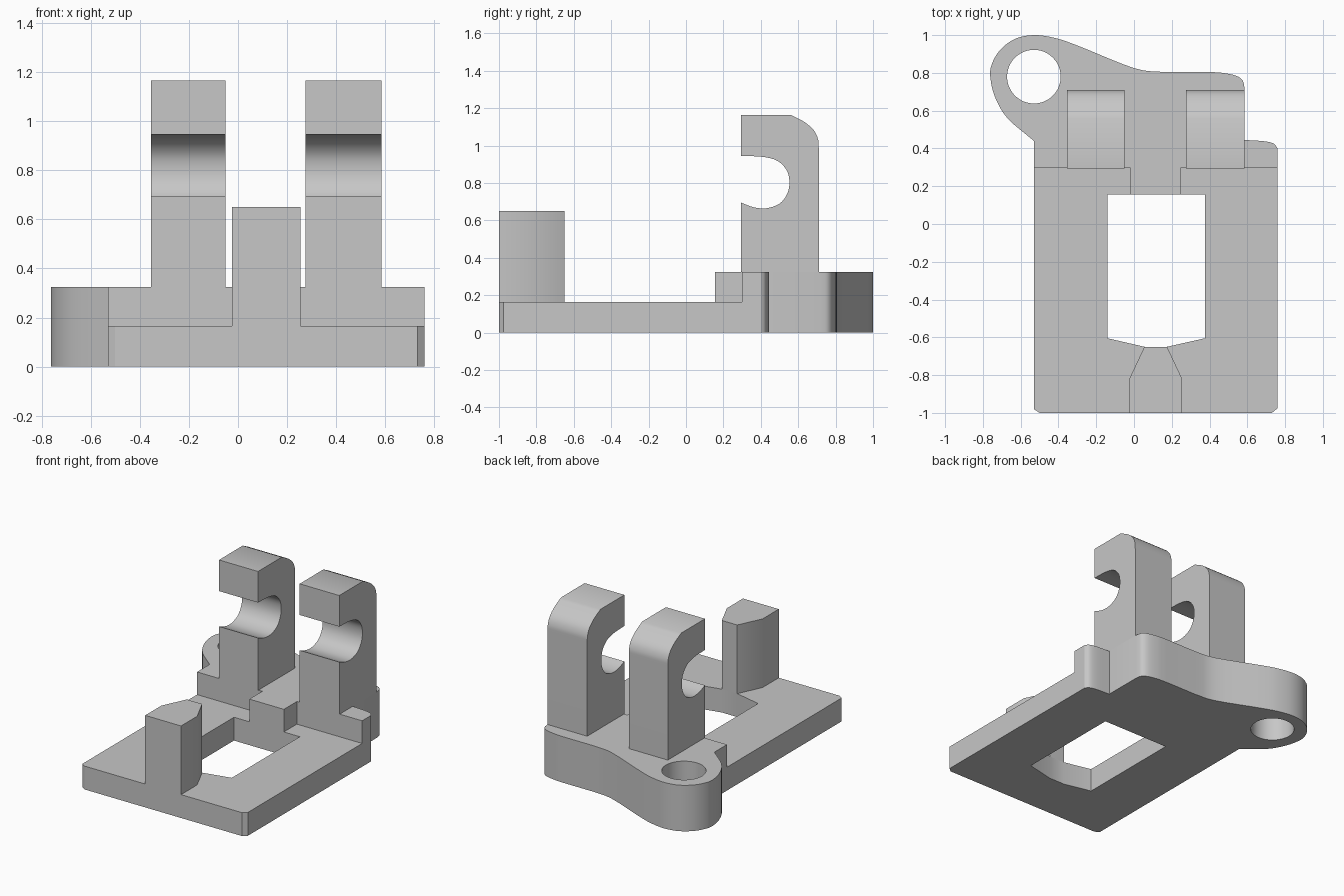
import bpy, bmesh
from math import cos, sin, pi, radians
from mathutils import Vector

cube = bpy.data.objects.get("Cube")
if cube:
    bpy.data.objects.remove(cube)

grey = bpy.data.materials.new("light grey")
grey.use_nodes = True
GREY = (0.57, 0.57, 0.57, 1)
grey.diffuse_color = GREY
grey.node_tree.nodes["Principled BSDF"].inputs["Base Color"].default_value = GREY


def extrude(name, loops, start, end, axis="z"):
    """Fill an outline (plus hole loops) and extrude it along z or x."""
    place = (lambda a, b: (a, b, start)) if axis == "z" else (lambda a, b: (start, a, b))
    travel = Vector((0, 0, end - start)) if axis == "z" else Vector((end - start, 0, 0))
    bm = bmesh.new()
    edges = []
    for loop in loops:
        vs = [bm.verts.new(place(a, b)) for a, b in loop]
        edges += [bm.edges.new((v, vs[i - 1])) for i, v in enumerate(vs)]
    bmesh.ops.triangle_fill(bm, use_beauty=True, edges=edges)
    ret = bmesh.ops.extrude_face_region(bm, geom=bm.faces[:], use_keep_orig=True)
    moved = [g for g in ret["geom"] if isinstance(g, bmesh.types.BMVert)]
    bmesh.ops.translate(bm, verts=moved, vec=travel)
    bmesh.ops.recalc_face_normals(bm, faces=bm.faces[:])
    mesh = bpy.data.meshes.new(name)
    bm.to_mesh(mesh)
    bm.free()
    mesh.materials.append(grey)
    ob = bpy.data.objects.new(name, mesh)
    bpy.context.collection.objects.link(ob)
    bpy.ops.object.select_all(action="DESELECT")
    ob.select_set(True)
    bpy.context.view_layer.objects.active = ob
    bpy.ops.object.shade_smooth_by_angle(angle=radians(30))
    return ob


def smooth_path(points, steps=4):
    """Catmull-Rom curve through an open run of points."""
    p = [Vector(q) for q in points]
    p = [2 * p[0] - p[1]] + p + [2 * p[-1] - p[-2]]
    out = []
    for a, b, c, d in zip(p, p[1:], p[2:], p[3:]):
        for k in range(steps):
            t = k / steps
            out.append(0.5 * (2 * b + (c - a) * t + (2 * a - 5 * b + 4 * c - d) * t * t
                              + (3 * b - a - 3 * c + d) * t ** 3))
    return out + [p[-2]]


BASE, DECK = 0.165, 0.325

# Thin front plate with a window
plate = [(-0.53, 0.3), (-0.53, -0.98), (-0.5, -1), (0.73, -1), (0.76, -0.975), (0.76, 0.3)]
window = [(-0.14, 0.155), (-0.14, -0.605), (0.055, -0.65), (0.175, -0.65),
          (0.375, -0.605), (0.375, 0.155)]
extrude("front_plate", [plate, window], 0, BASE)

# Thick rear plate with a round lug on its right
shoulder = smooth_path([(0.76, 0.4), (0.74, 0.425), (0.69, 0.438), (0.585, 0.445)])
back_edge = smooth_path([(0.585, 0.72), (0.575, 0.76), (0.54, 0.785), (0.47, 0.8), (0.4, 0.805)])
lug = smooth_path([(0.15, 0.805), (0, 0.825), (-0.3, 0.945), (-0.42, 0.985), (-0.53, 1),
                   (-0.63, 0.98), (-0.71, 0.92), (-0.755, 0.84), (-0.76, 0.77),
                   (-0.735, 0.67), (-0.67, 0.56), (-0.53, 0.44)])
hole = [(-0.53 + 0.142 * cos(i * pi / 24), 0.78 + 0.142 * sin(i * pi / 24)) for i in range(48)]
rear = [(-0.53, 0.3), (0.76, 0.3)] + shoulder + back_edge + lug
extrude("rear_plate", [rear, hole], 0, DECK)

# Raised tab behind the window
extrude("rear_tab", [[(-0.02, 0.155), (0.25, 0.155), (0.25, 0.3), (-0.02, 0.3)]], BASE, DECK)

# Tapered front post
post = [(-0.025, -1), (0.255, -1), (0.255, -0.82), (0.175, -0.65), (0.055, -0.65), (-0.025, -0.82)]
extrude("front_post", [post], BASE, 0.65)

# Pair of upright arms with open round sockets
socket = smooth_path([(0.295, 0.695), (0.36, 0.671), (0.43, 0.665), (0.5, 0.69), (0.54, 0.74),
                      (0.553, 0.8), (0.54, 0.865), (0.49, 0.918), (0.41, 0.94), (0.295, 0.945)])
crown = smooth_path([(0.56, 1.165), (0.635, 1.125), (0.685, 1.08), (0.707, 1.03), (0.71, 0.98)])
arm = [(0.295, DECK)] + socket + [(0.295, 1.165)] + crown + [(0.71, DECK)]
for name, x0, x1 in (("right_arm", -0.355, -0.05), ("left_arm", 0.275, 0.585)):
    extrude(name, [arm], x0, x1, "x")
